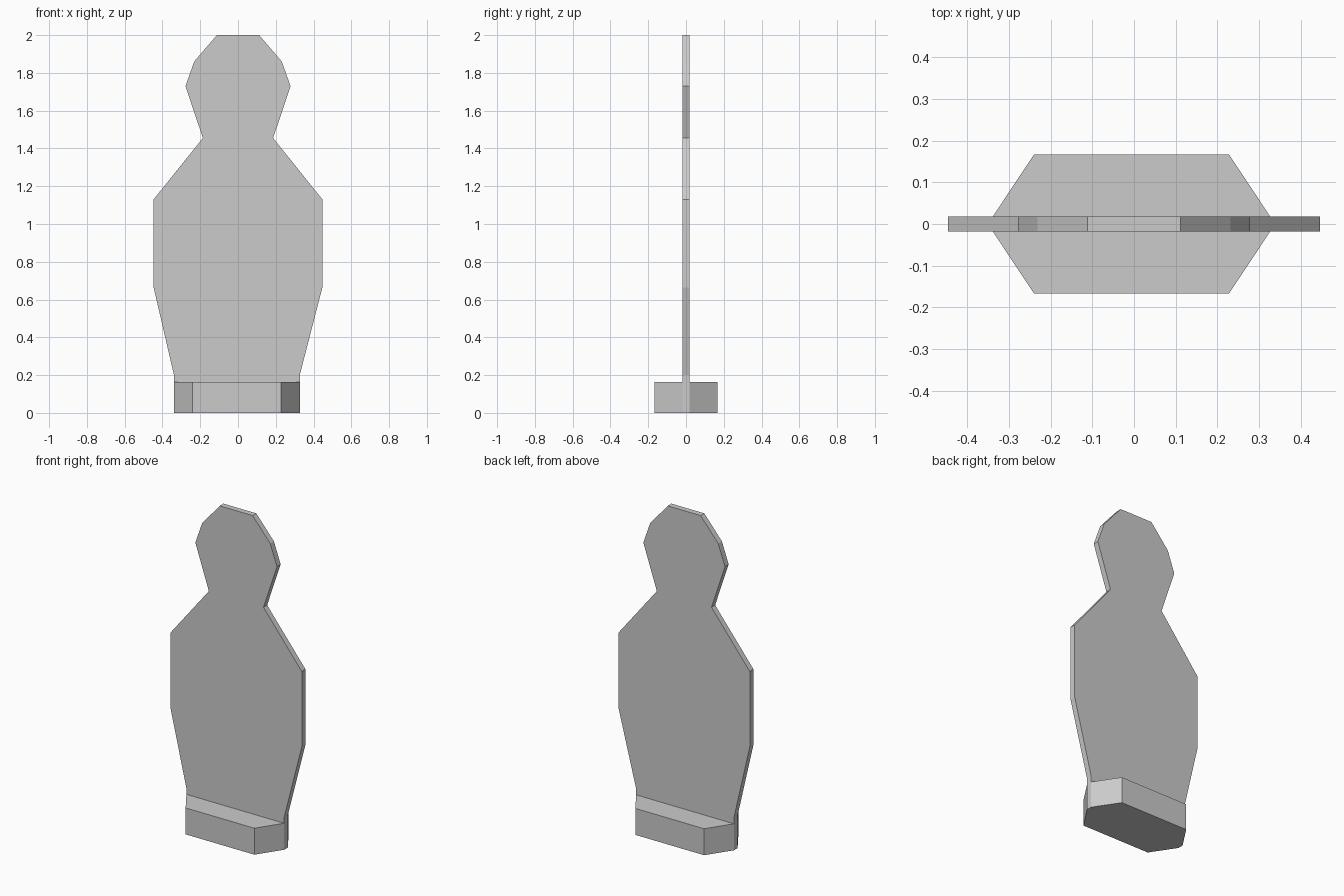
import bpy
import bmesh
from mathutils import Vector

if "Cube" in bpy.data.objects:
    bpy.data.objects.remove(bpy.data.objects["Cube"])


def extruded(name, outline, direction):
    """Solid made by pushing a flat outline along a direction."""
    bm = bmesh.new()
    face = bm.faces.new([bm.verts.new(p) for p in outline])
    moved = bmesh.ops.extrude_face_region(bm, geom=[face])["geom"]
    verts = [v for v in moved if isinstance(v, bmesh.types.BMVert)]
    bmesh.ops.translate(bm, verts=verts, vec=Vector(direction))
    bmesh.ops.recalc_face_normals(bm, faces=bm.faces)
    mesh = bpy.data.meshes.new(name)
    bm.to_mesh(mesh)
    bm.free()
    obj = bpy.data.objects.new(name, mesh)
    bpy.context.collection.objects.link(obj)
    return obj


HALF_THICK = 0.018
BASE_TOP = 0.163
LEFT, RIGHT = -0.339, 0.327

# Silhouette board: right half from foot to crown, mirrored for the left
half = [(0.447, 0.665), (0.447, 1.13), (0.186, 1.455),
        (0.278, 1.73), (0.232, 1.86), (0.112, 2.0)]
profile = ([(RIGHT, BASE_TOP), (RIGHT, 0.2)] + half
           + [(-x, z) for x, z in reversed(half)]
           + [(LEFT, 0.2), (LEFT, BASE_TOP)])
extruded("silhouette_board", [(x, -HALF_THICK, z) for x, z in profile],
         (0, 2 * HALF_THICK, 0))

# Base block: tapered ends that narrow to the board's thickness
front = [(LEFT, -HALF_THICK), (-0.24, -0.167), (0.228, -0.167), (RIGHT, -HALF_THICK)]
plan = front + [(x, -y) for x, y in reversed(front)]
extruded("base_block", [(x, y, 0) for x, y in plan], (0, 0, BASE_TOP))
